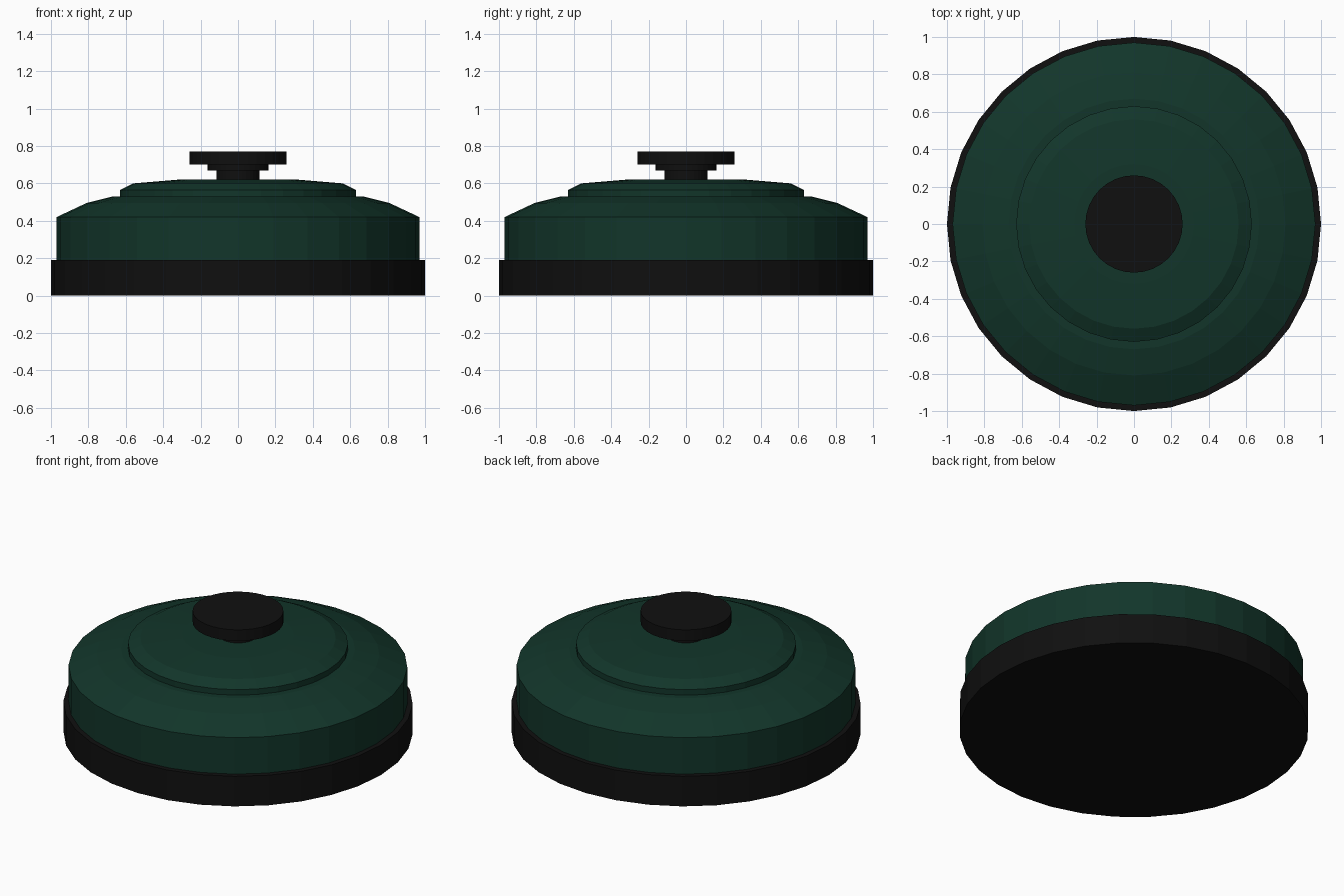
import bpy, bmesh, math

if "Cube" in bpy.data.objects:
    bpy.data.objects.remove(bpy.data.objects["Cube"])

SIDES = 32


def material(name, rgb):
    m = bpy.data.materials.new(name)
    m.diffuse_color = (*rgb, 1.0)
    m.use_nodes = True
    m.node_tree.nodes["Principled BSDF"].inputs["Base Color"].default_value = m.diffuse_color
    return m


green = material("dark green", (0.006, 0.036, 0.023))
black = material("black", (0.005, 0.005, 0.005))


def lathe(name, profile, mat):
    """Revolve (radius, height) points around z; both ends are capped."""
    bm = bmesh.new()
    rings = []
    for r, z in profile:
        rings.append([bm.verts.new((r * math.cos(2 * math.pi * i / SIDES),
                                    r * math.sin(2 * math.pi * i / SIDES), z))
                      for i in range(SIDES)])
    for low, high in zip(rings, rings[1:]):
        for i in range(SIDES):
            j = (i + 1) % SIDES
            bm.faces.new((low[i], low[j], high[j], high[i]))
    bm.faces.new(rings[0][::-1])
    bm.faces.new(rings[-1])
    mesh = bpy.data.meshes.new(name)
    bm.to_mesh(mesh)
    bm.free()
    mesh.materials.append(mat)
    obj = bpy.data.objects.new(name, mesh)
    bpy.context.collection.objects.link(obj)
    return obj


# Base band
lathe("base_band", [(1.0, 0), (1.0, 0.19)], black)

# Domed body with a flat seat for the lid
lathe("body", [(0.97, 0.19), (0.97, 0.42), (0.81, 0.495), (0.67, 0.53),
               (0.63, 0.53)], green)

# Shallow stepped lid
lathe("lid", [(0.63, 0.53), (0.63, 0.565), (0.56, 0.60), (0.32, 0.62)], green)

# Knob: stem, collar and cap
lathe("knob", [(0.115, 0.62), (0.115, 0.67), (0.163, 0.67), (0.163, 0.70),
               (0.26, 0.70), (0.26, 0.77)], black)
